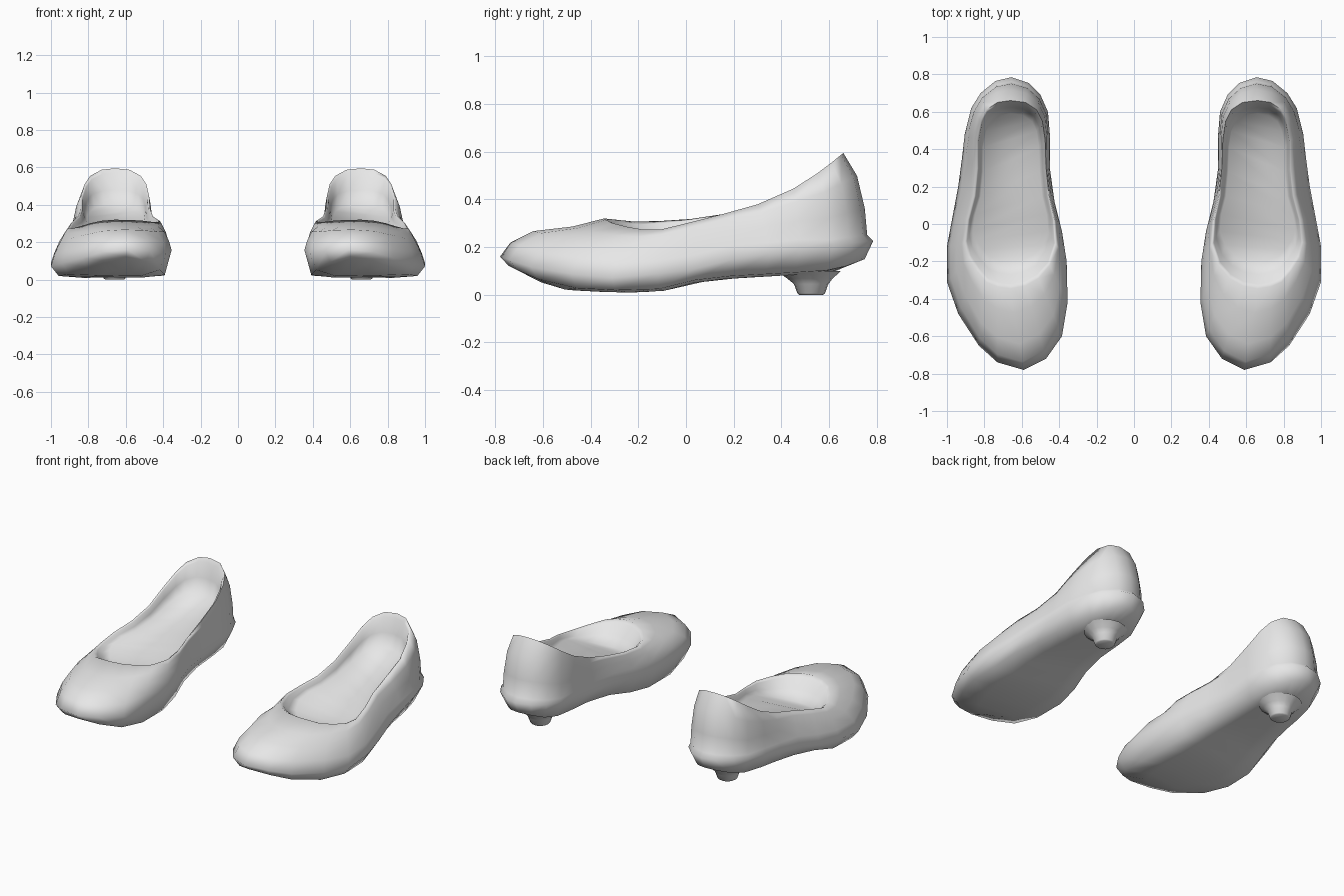
import bpy, bmesh, math

cube = bpy.data.objects.get("Cube")
if cube:
    bpy.data.objects.remove(cube)

grey = bpy.data.materials.new("plain_grey")
grey.use_nodes = True
grey.diffuse_color = (0.8, 0.8, 0.8, 1)
grey.node_tree.nodes["Principled BSDF"].inputs["Base Color"].default_value = (0.8, 0.8, 0.8, 1)


def curve(v, *pts):
    """Piecewise linear curve through (position, value) points."""
    if v <= pts[0][0]:
        return pts[0][1]
    for (a, p), (b, q) in zip(pts, pts[1:]):
        if v <= b:
            return p + (q - p) * (v - a) / (b - a)
    return pts[-1][1]


def lerp(a, b, t):
    return a + (b - a) * t


# Plan outline at the widest level, from the toe round the outer side
outline = [(.59, -.78), (.73, -.74), (.83, -.65), (.94, -.48), (1, -.31), (1, -.12),
           (.97, .04), (.94, .2), (.92, .35), (.905, .48), (.87, .62), (.82, .7),
           (.74, .765), (.655, .785), (.565, .755), (.5, .69), (.46, .6), (.45, .48),
           (.45, .3), (.425, .12), (.385, -.04), (.36, -.2), (.355, -.42), (.385, -.6),
           (.47, -.72)]
# Plan outline of the foot opening, matched point for point
opening = [(.66, -.345), (.73, -.335), (.79, -.31), (.84, -.25), (.885, -.18), (.905, -.1),
           (.89, .02), (.855, .15), (.84, .3), (.84, .45), (.82, .55), (.79, .61),
           (.73, .65), (.66, .66), (.58, .65), (.52, .61), (.49, .55), (.475, .45),
           (.47, .3), (.455, .15), (.425, .02), (.415, -.11), (.45, -.22), (.51, -.29),
           (.58, -.33)]
mid_x = 0.66


# Height profiles along the length of the shoe
def sole_z(y):
    return curve(y, (-.78, .13), (-.65, .065), (-.5, .02), (-.27, .008), (-.1, .015),
                 (.05, .055), (.2, .07), (.4, .08), (.63, .095), (.75, .14))


def side_z(x, y):
    inner = curve(x, (.5, 1), (.7, 0))
    z = curve(y, (-.78, .16), (-.6, .1), (-.3, .07), (0, .1), (.2, .15), (.5, .2), (.78, .225))
    return z + inner * curve(y, (-.78, 0), (-.4, .08), (0, .06), (.3, 0))


def rim_z(x, y):
    dip = curve(x, (.7, 0), (.9, .035)) * curve(y, (-.1, 1), (.1, 0))
    return curve(y, (-.34, .32), (-.2, .305), (0, .315), (.2, .345), (.36, .4),
                 (.48, .46), (.58, .53), (.66, .595)) - dip


def insole_z(y):
    return curve(y, (-.2, .2), (-.1, .235), (0, .27), (.2, .29), (.4, .33), (.6, .4))


def sole_ring(front, back, length, lift):
    ring = []
    for x, y in outline:
        s = curve(y, (0, front), (.4, back))
        ring.append((lerp(mid_x, x, s), y * length, sole_z(y * length) + lift))
    return ring


def upper_ring(toe, side, heel):
    """Ring between widest level and rim; each argument is (plan, height) fraction."""
    ring = []
    for (x, y), (u, v) in zip(outline, opening):
        t, f = (curve(y, (-.78, toe[k]), (-.1, side[k]), (.2, side[k]), (.6, heel[k]))
                for k in (0, 1))
        ring.append((lerp(x, u, t), lerp(y, v, t), lerp(side_z(x, y), rim_z(u, v), f)))
    return ring


def inner_ring(sx, front, back, depth):
    """Ring inside the opening; depth runs from rim (0) to insole (1)."""
    ring = []
    for x, y in opening:
        v = .13 + (y - .13) * (back if y > .13 else front)
        ring.append((lerp(mid_x, x, sx), v, lerp(rim_z(x, y), insole_z(v), depth)))
    return ring


def finish(bm, name, angle):
    bmesh.ops.recalc_face_normals(bm, faces=bm.faces)
    mesh = bpy.data.meshes.new(name)
    bm.to_mesh(mesh)
    bm.free()
    mesh.materials.append(grey)
    obj = bpy.data.objects.new(name, mesh)
    bpy.context.collection.objects.link(obj)
    bpy.ops.object.select_all(action='DESELECT')
    obj.select_set(True)
    bpy.context.view_layer.objects.active = obj
    bpy.ops.object.shade_smooth_by_angle(angle=math.radians(angle))
    obj.modifiers.new("other_foot", 'MIRROR').use_mirror_merge = False


def loft(bm, rings):
    loops = [[bm.verts.new(p) for p in ring] for ring in rings]
    for low, high in zip(loops, loops[1:]):
        n = len(low)
        for i in range(n):
            j = (i + 1) % n
            bm.faces.new((low[i], low[j], high[j], high[i]))
    return loops


def strip_cap(bm, loop):
    """Close a long ring with cross strips from side to side."""
    n = len(loop)
    bm.faces.new((loop[0], loop[1], loop[n - 1]))
    for i in range(1, n // 2):
        bm.faces.new((loop[i], loop[i + 1], loop[n - 1 - i], loop[n - i]))


# Shoe shell: sole, upper, rim, lining and insole in one skin
bm = bmesh.new()
loops = loft(bm, [
    sole_ring(.5, .4, .78, 0),
    sole_ring(.88, .78, .955, .01),
    upper_ring((0, 0), (0, 0), (0, 0)),
    upper_ring((.1, .37), (.2, .3), (.2, .07)),
    upper_ring((.32, .67), (.5, .65), (.28, .37)),
    upper_ring((.7, .79), (.8, .88), (.54, .74)),
    upper_ring((1, 1), (1, 1), (1, 1)),
    inner_ring(.95, .95, .97, .12),
    inner_ring(.9, .84, .93, .6),
    inner_ring(.82, .7, .87, 1),
])
strip_cap(bm, loops[0])
strip_cap(bm, loops[-1])
finish(bm, "shoe_shell", 110)

# Low flared heel
bm = bmesh.new()
sides = 16
profile = [(.05, 0, .525), (.058, .006, .525), (.072, .045, .525), (.095, .068, .52),
           (.135, .1, .515)]
loops = loft(bm, [[(mid_x + r * math.cos(math.tau * i / sides),
                    y + r * math.sin(math.tau * i / sides), z) for i in range(sides)]
                  for r, z, y in profile])
bm.faces.new(loops[0])
bm.faces.new(loops[-1])
finish(bm, "heel", 65)
